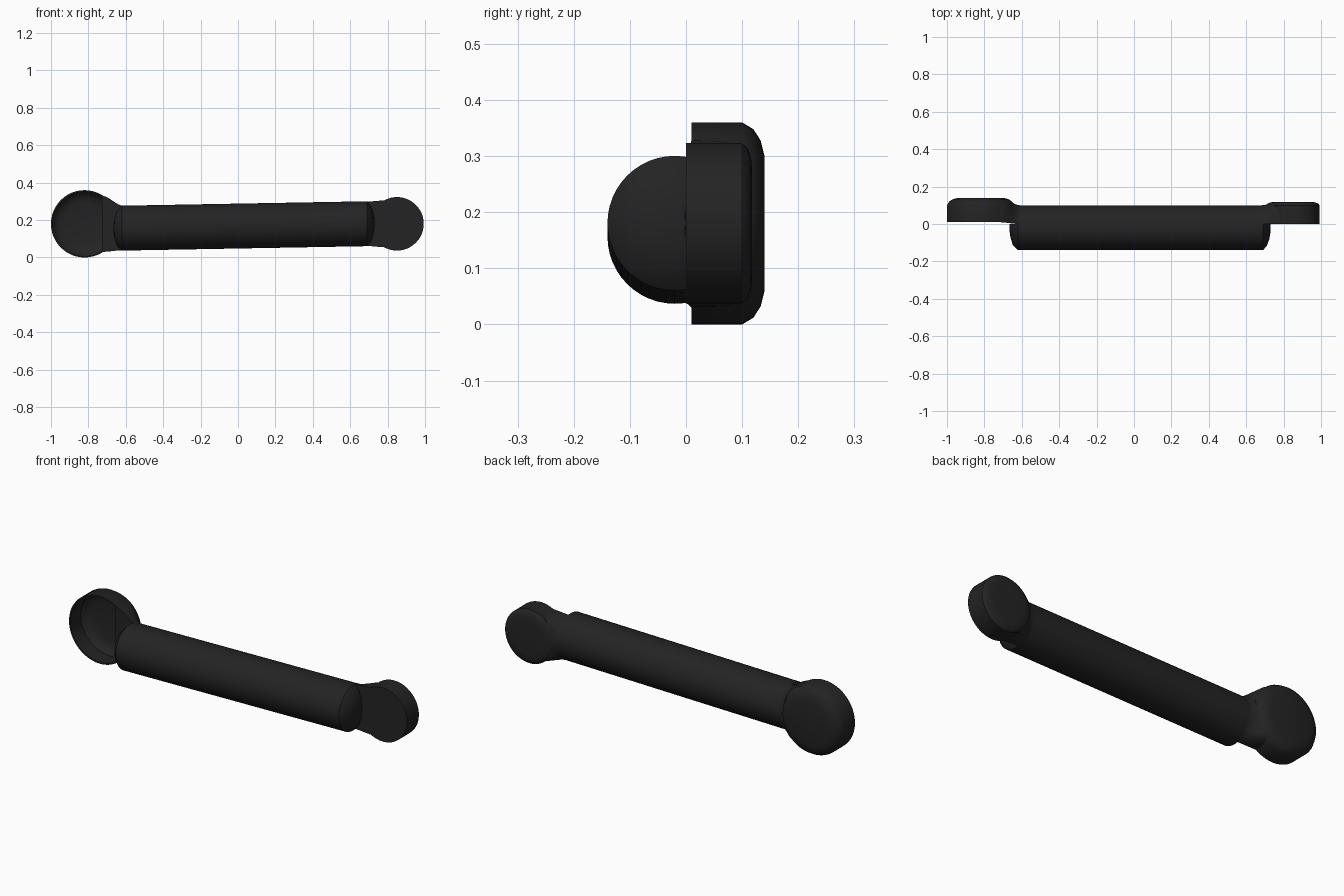
import bpy, bmesh
from math import sin, cos, pi, sqrt, radians, copysign

if "Cube" in bpy.data.objects:
    bpy.data.objects.remove(bpy.data.objects["Cube"], do_unlink=True)

mat = bpy.data.materials.new("charcoal")
mat.use_nodes = True
COLOUR = (0.017, 0.017, 0.017, 1)
mat.diffuse_color = COLOUR
mat.node_tree.nodes["Principled BSDF"].inputs["Base Color"].default_value = COLOUR

PIVOT_Z = 0.18
TUBE_R, TUBE_Y = 0.12, -0.02


def loft(name, rings, cap=True):
    """Skin a series of closed rings that share one point count."""
    bm = bmesh.new()
    loops = [[bm.verts.new(p) for p in ring] for ring in rings]
    n = len(loops[0])
    for a, b in zip(loops, loops[1:]):
        for i in range(n):
            j = (i + 1) % n
            bm.faces.new((a[i], a[j], b[j], b[i]))
    if cap:
        bm.faces.new(loops[0])
        bm.faces.new(loops[-1])
    bmesh.ops.remove_doubles(bm, verts=bm.verts, dist=0.0001)
    bmesh.ops.recalc_face_normals(bm, faces=bm.faces)
    mesh = bpy.data.meshes.new(name)
    bm.to_mesh(mesh)
    bm.free()
    mesh.materials.append(mat)
    ob = bpy.data.objects.new(name, mesh)
    bpy.context.collection.objects.link(ob)
    bpy.ops.object.select_all(action='DESELECT')
    bpy.context.view_layer.objects.active = ob
    ob.select_set(True)
    bpy.ops.object.shade_smooth_by_angle(angle=radians(35))
    return ob


def turned(name, cx, profile, n=48):
    """Turn a (radius, y) profile about an axis along y."""
    rings = [[(cx + r * cos(2 * pi * i / n), y, PIVOT_Z + r * sin(2 * pi * i / n))
              for i in range(n)] for r, y in profile]
    return loft(name, rings)


def tube_z(x):
    return 0.168 + 0.018 * x


def tube_ring(x, r, front_only=False, n=48):
    pts = []
    for i in range(n):
        a = 2 * pi * i / n
        y = TUBE_Y + r * cos(a)
        pts.append((x, min(y, 0.0) if front_only else y, tube_z(x) + r * sin(a)))
    return pts


def neck(name, start_x, cx, radius, flat_r, front, back, half_h, n=24, steps=8):
    """Blend the rear of the tube into the rim of a round end."""
    side = copysign(1, start_x - cx)
    limit = radians(80.4)
    rings = []
    for k in range(steps + 1):
        t = k / steps
        s = t * t * (3 - 2 * t)
        ring = []
        for i in range(n + 1):
            u = -1 + 2 * i / n
            y0 = TUBE_Y + TUBE_R * cos(u * limit)
            z0 = tube_z(start_x) + TUBE_R * sin(u * limit)
            a = u * pi / 2
            y1 = front + (back - front) * sqrt(max(cos(a), 0))
            dz = half_h * copysign(sqrt(abs(sin(a))), u)
            # radius of the round end at this depth
            f = max(0, (y1 - 0.1) / (back - 0.1))
            rr = radius + (flat_r - radius) * f * f - 0.004
            x1 = cx + side * sqrt(max(rr * rr - dz * dz, 0.0004))
            ring.append((start_x + (x1 - start_x) * t,
                         y0 + (y1 - y0) * s,
                         z0 + (PIVOT_Z + dz - z0) * s))
        rings.append(ring)
    # the cup is hollow, so its neck ends at the wall
    return loft(name, rings, cap=False)


# Main tube: full round body, domed ends only on the front half
left_dome = [(-0.665, 0.02), (-0.66, 0.055), (-0.648, 0.092), (-0.62, TUBE_R)]
right_dome = [(0.69, TUBE_R), (0.71, 0.097), (0.724, 0.06), (0.73, 0.02)]
rings = [tube_ring(x, r, True) for x, r in left_dome]
rings += [tube_ring(x, TUBE_R) for x in (-0.619, 0.689)]
rings += [tube_ring(x, r, True) for x, r in right_dome]
loft("main_tube", rings)

# Large hollow cup, open to the front
turned("socket_cup", -0.82, [
    (0.115, 0.131), (0.14, 0.125), (0.158, 0.113), (0.172, 0.096), (0.172, 0.01),
    (0.18, 0.01), (0.18, 0.1), (0.168, 0.12), (0.148, 0.133), (0.12, 0.14)])

# Small solid disc with a rounded back edge
turned("pivot_disc", 0.85, [
    (0.143, 0.0), (0.143, 0.1), (0.134, 0.11), (0.118, 0.116), (0.09, 0.118)])

# Blended necks
neck("cup_neck", -0.61, -0.82, 0.18, 0.12, 0.01, 0.136, 0.15)
neck("disc_neck", 0.68, 0.85, 0.143, 0.09, 0.0, 0.116, 0.125)
